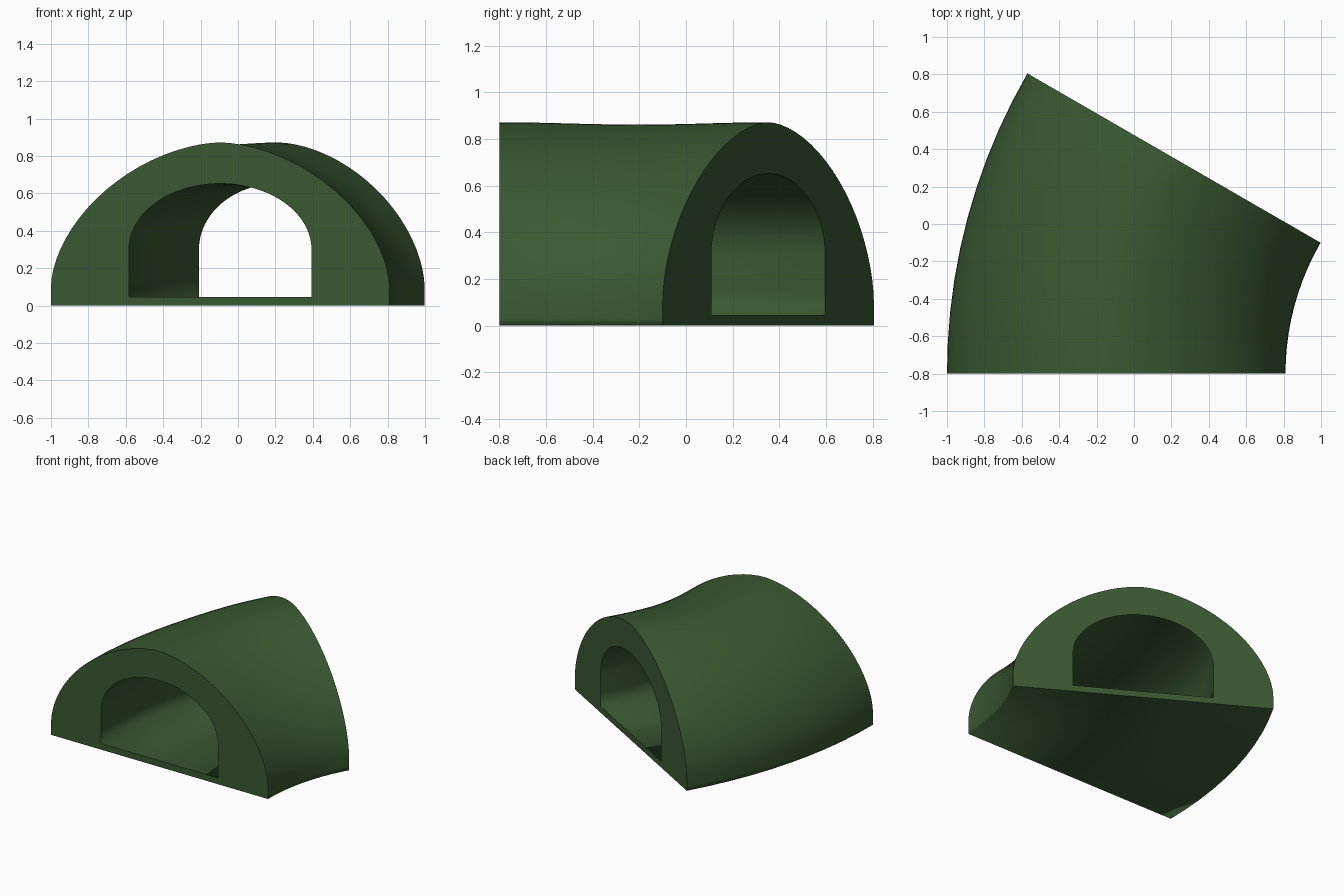
import bpy
import bmesh
from math import sin, cos, pi, radians

if "Cube" in bpy.data.objects:
    bpy.data.objects.remove(bpy.data.objects["Cube"])

PIVOT_X, PIVOT_Y = 2.21, -0.8      # centre of the bend
MID_RADIUS = 2.305                 # bend radius of the tunnel axis
BEND = radians(30)
STEPS, ARC = 10, 40


def arch(half_width, floor, foot, spring, top, power):
    """Closed arch section: straight walls below a half superellipse."""
    points = [(-half_width, floor), (-half_width, foot)]
    for i in range(ARC + 1):
        a = pi - pi * i / ARC
        c, s = cos(a), max(sin(a), 0.0)
        u = abs(c) ** (2 / power) * (1 if c > 0 else -1)
        points.append((half_width * u, spring + (top - spring) * s ** (2 / power)))
    return points + [(half_width, foot), (half_width, floor)]


def sweep(bm, section):
    """Carry a section round the bend, sagging slightly halfway."""
    rings = []
    for s in range(STEPS + 1):
        t = s / STEPS
        sag = 1 - 0.012 * sin(pi * t) ** 2
        ring = []
        for u, z in section:
            r = MID_RADIUS - u
            ring.append(bm.verts.new((PIVOT_X - r * cos(BEND * t),
                                      PIVOT_Y + r * sin(BEND * t), z * sag)))
        rings.append(ring)
    n = len(section)
    for a, b in zip(rings, rings[1:]):
        for i in range(n):
            j = (i + 1) % n
            bm.faces.new((a[i], a[j], b[j], b[i]))
    return rings


# Hull and bore, joined by a flat rim at each end
bm = bmesh.new()
hull = sweep(bm, arch(0.905, 0.0, 0.03, 0.10, 0.872, 1.75))
bore = sweep(bm, arch(0.488, 0.047, 0.15, 0.30, 0.652, 2))
for end in (0, -1):
    o, b = hull[end], bore[end]
    for i in range(len(o)):
        j = (i + 1) % len(o)
        rim = bm.faces.new((o[i], o[j], b[j], b[i]))
        for edge in (bm.edges.get((o[i], o[j])), bm.edges.get((b[i], b[j]))):
            edge.smooth = False
bmesh.ops.recalc_face_normals(bm, faces=bm.faces)
for face in bm.faces:
    face.smooth = True
mesh = bpy.data.meshes.new("tunnel_bend")
bm.to_mesh(mesh)
bm.free()
tunnel = bpy.data.objects.new("tunnel_bend", mesh)
bpy.context.collection.objects.link(tunnel)

# Dark green finish
green = bpy.data.materials.new("dark_green")
green.use_nodes = True
colour = (0.042, 0.099, 0.032, 1.0)
green.diffuse_color = colour
green.node_tree.nodes["Principled BSDF"].inputs["Base Color"].default_value = colour
mesh.materials.append(green)
